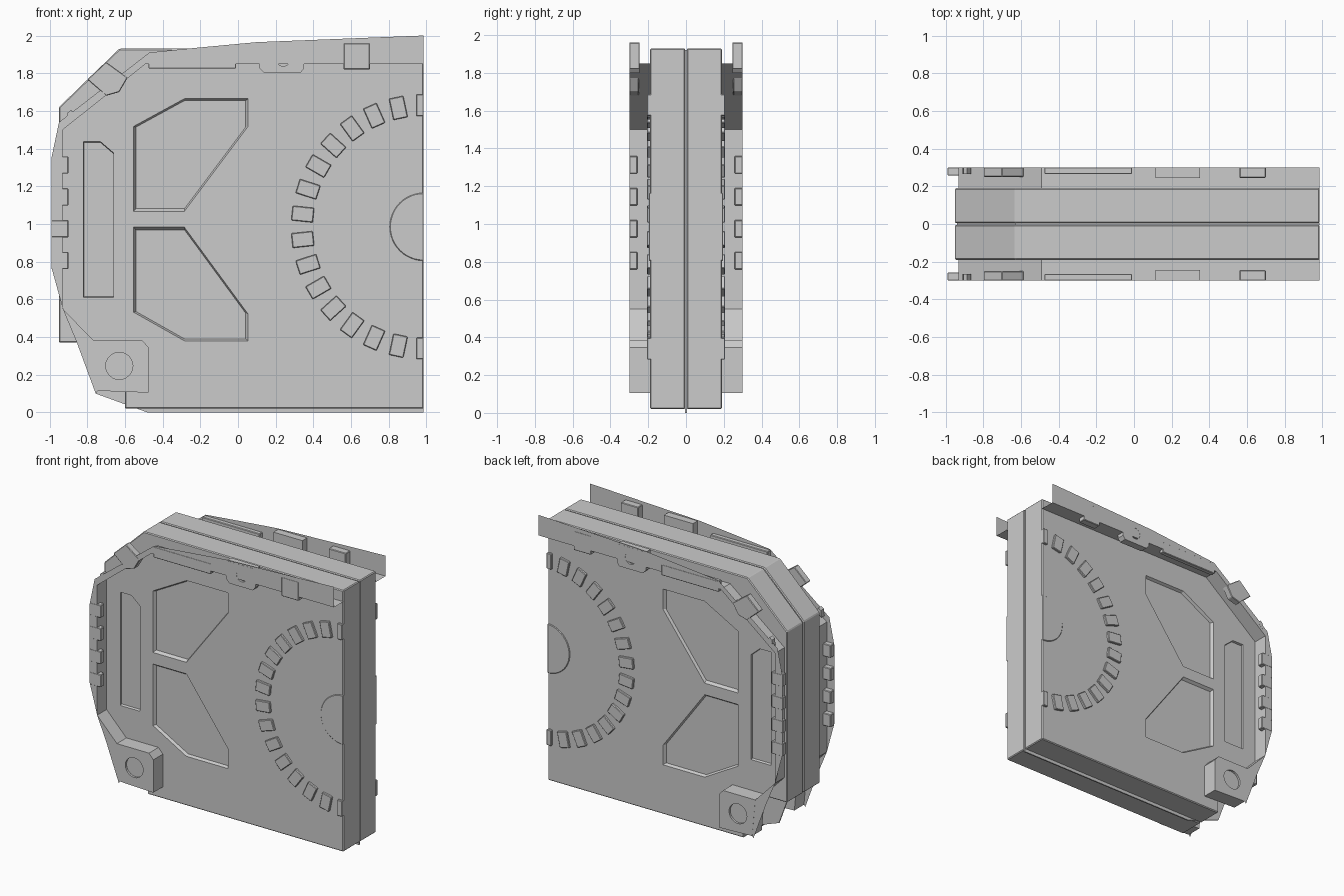
import bpy, bmesh, math
from mathutils import Matrix

if "Cube" in bpy.data.objects:
    bpy.data.objects.remove(bpy.data.objects["Cube"])

RIGHT = 0.985          # cut plane where the two door leaves meet
CX, CZ = RIGHT, 0.985  # centre of the gear ring


def finish(name, bm, bevel=0, cutters=(), mirror=True):
    me = bpy.data.meshes.new(name)
    bm.to_mesh(me)
    bm.free()
    ob = bpy.data.objects.new(name, me)
    bpy.context.collection.objects.link(ob)
    if bevel:
        m = ob.modifiers.new("Bevel", 'BEVEL')
        m.width, m.segments, m.limit_method = bevel, 1, 'ANGLE'
    for c in cutters:
        m = ob.modifiers.new("Cut", 'BOOLEAN')
        m.object, m.operation, m.solver = c, 'DIFFERENCE', 'EXACT'
    if mirror:
        m = ob.modifiers.new("Mirror", 'MIRROR')
        m.use_axis = (False, True, False)
        m.use_mirror_merge = False
    return ob


def prism(name, pts, y0, y1, taper=0.0, **kw):
    """Extrude an x-z outline from y0 (outside) to y1; taper shrinks the y1 end."""
    bm = bmesh.new()
    n = len(pts)
    cx, cz = sum(p[0] for p in pts) / n, sum(p[1] for p in pts) / n
    s = 1 - taper
    a = [bm.verts.new((x, y0, z)) for x, z in pts]
    b = [bm.verts.new((cx + (x - cx) * s, y1, cz + (z - cz) * s)) for x, z in pts]
    bm.faces.new(a)
    bm.faces.new(b[::-1])
    for i in range(n):
        j = (i + 1) % n
        bm.faces.new((a[j], a[i], b[i], b[j]))
    bmesh.ops.recalc_face_normals(bm, faces=bm.faces)
    return finish(name, bm, **kw)


def rect(x0, x1, z0, z1):
    return [(x0, z0), (x1, z0), (x1, z1), (x0, z1)]


def arc(cx, cz, r, n, a0=0, a1=360):
    full = a1 - a0 == 360
    k = n if full else n - 1
    return [(cx + r * math.cos(math.radians(a0 + (a1 - a0) * i / k)),
             cz + r * math.sin(math.radians(a0 + (a1 - a0) * i / k))) for i in range(n)]


def cutter(name, pts, y0, y1, taper=0.0):
    ob = prism(name, pts, y0, y1, taper, mirror=False)
    ob.hide_render = True
    ob.hide_set(True)
    return ob


# Recessed panels cut into the door face
upper = [(-0.56, 1.06), (-0.285, 1.06), (0.06, 1.52), (0.06, 1.67), (-0.285, 1.67), (-0.56, 1.52)]
lower = [(-0.56, 0.53), (-0.285, 0.375), (0.06, 0.375), (0.06, 0.52), (-0.285, 0.99), (-0.56, 0.99)]
slot = [(-0.82, 0.605), (-0.66, 0.605), (-0.66, 1.38), (-0.73, 1.44), (-0.82, 1.44)]
cuts = [cutter("upper_panel_cutter", upper, -0.20, -0.17, 0.06),
        cutter("lower_panel_cutter", lower, -0.20, -0.17, 0.06),
        cutter("slot_cutter", slot, -0.20, -0.175, 0.02)]

# Door slab: two leaves either side of a thin centre groove
slab = [(-0.60, 0.02), (RIGHT, 0.02), (RIGHT, 1.93), (-0.63, 1.93),
        (-0.95, 1.62), (-0.95, 0.37), (-0.60, 0.37)]
prism("door_slab", slab, -0.19, -0.004, bevel=0.006, cutters=cuts)

# Core plate in the groove, showing below the slab
core = [(RIGHT - 0.001, 0), (-0.48, 0), (-0.755, 0.10), (-0.855, 0.37), (-0.92, 0.55),
        (-0.94, 1.615), (-0.63, 1.92), (RIGHT - 0.001, 1.92)]
prism("core_plate", core, -0.005, 0.005, mirror=False)

# Gear teeth and hub, trimmed at the cut plane
bm = bmesh.new()
for i in range(16):
    t = math.radians(90 + 12 * i)
    mat = (Matrix.Translation((CX + 0.645 * math.cos(t), -0.194, CZ + 0.645 * math.sin(t)))
           @ Matrix.Rotation(-t, 4, 'Y') @ Matrix.Diagonal((0.115, 0.026, 0.078, 1)))
    bmesh.ops.create_cube(bm, size=1, matrix=mat)
cut = bmesh.ops.bisect_plane(bm, geom=bm.verts[:] + bm.edges[:] + bm.faces[:],
                             plane_co=(RIGHT, 0, 0), plane_no=(1, 0, 0), clear_outer=True)
bmesh.ops.holes_fill(bm, edges=[e for e in bm.edges if e.is_boundary])
finish("gear_teeth", bm, bevel=0.004)
prism("gear_hub", arc(CX, CZ, 0.18, 25, 90, 270), -0.196, -0.18, bevel=0.004)

# Frame: open L-section of a thin face sheet and a flange, (outer, inner) pairs
pairs = [((RIGHT, 2.0), (RIGHT, 1.85)), ((0.10, 1.965), (0.10, 1.85)),
         ((-0.22, 1.935), (-0.22, 1.85)), ((-0.47, 1.91), (-0.49, 1.85)),
         ((-0.95, 1.54), (-0.93, 1.50)), ((-0.99, 1.35), (-0.93, 1.35)),
         ((-0.99, 0.77), (-0.93, 0.77)), ((-0.935, 0.57), (-0.93, 0.55)),
         ((-0.855, 0.37), (-0.77, 0.385)), ((-0.755, 0.10), (-0.745, 0.115))]
bm = bmesh.new()
rows = [(bm.verts.new((o[0], -0.299, o[1])), bm.verts.new((i[0], -0.299, i[1])),
         bm.verts.new((i[0], -0.188, i[1]))) for o, i in pairs]
for p, q in zip(rows, rows[1:]):
    bm.faces.new((p[0], p[1], q[1], q[0]))
    bm.faces.new((p[1], p[2], q[2], q[1]))
finish("frame_sheet", bm)

# Corner block with a round recess
bolt = cutter("corner_bolt_cutter", arc(-0.63, 0.247, 0.072, 24), -0.31, -0.285)
corner = [(-0.745, 0.115), (-0.475, 0.105), (-0.475, 0.345), (-0.51, 0.385), (-0.77, 0.385)]
prism("corner_block", corner, -0.30, -0.188, cutters=[bolt])

# Fittings along the top of the frame
prism("top_bar", rect(-0.475, -0.01, 1.825, 1.905), -0.30, -0.265, bevel=0.004)
hole = cutter("top_bolt_cutter", arc(0.24, 1.88, 0.042, 20), -0.31, -0.285)
plate = [(0.115, 1.825), (0.14, 1.80), (0.33, 1.80), (0.35, 1.825), (0.35, 1.96), (0.115, 1.96)]
prism("top_bolt_plate", plate, -0.30, -0.245, cutters=[hole])
prism("top_block", rect(0.56, 0.70, 1.82, 1.96), -0.30, -0.245, bevel=0.004)

# Fittings on the slanted corner
hexa = [(-0.80, 1.767), (-0.70, 1.68), (-0.63, 1.70), (-0.585, 1.777), (-0.70, 1.86)]
prism("slant_block", hexa, -0.30, -0.25, bevel=0.004)
clip = [(-0.91, 1.54), (-0.865, 1.575), (-0.885, 1.605), (-0.905, 1.59)]
prism("slant_clip", clip, -0.30, -0.265)

# Side lugs
for i in range(4):
    z = 0.76 + 0.169 * i
    prism(f"side_lug_{i + 1}", rect(-0.99, -0.90, z, z + 0.092), -0.30, -0.257, bevel=0.004)
